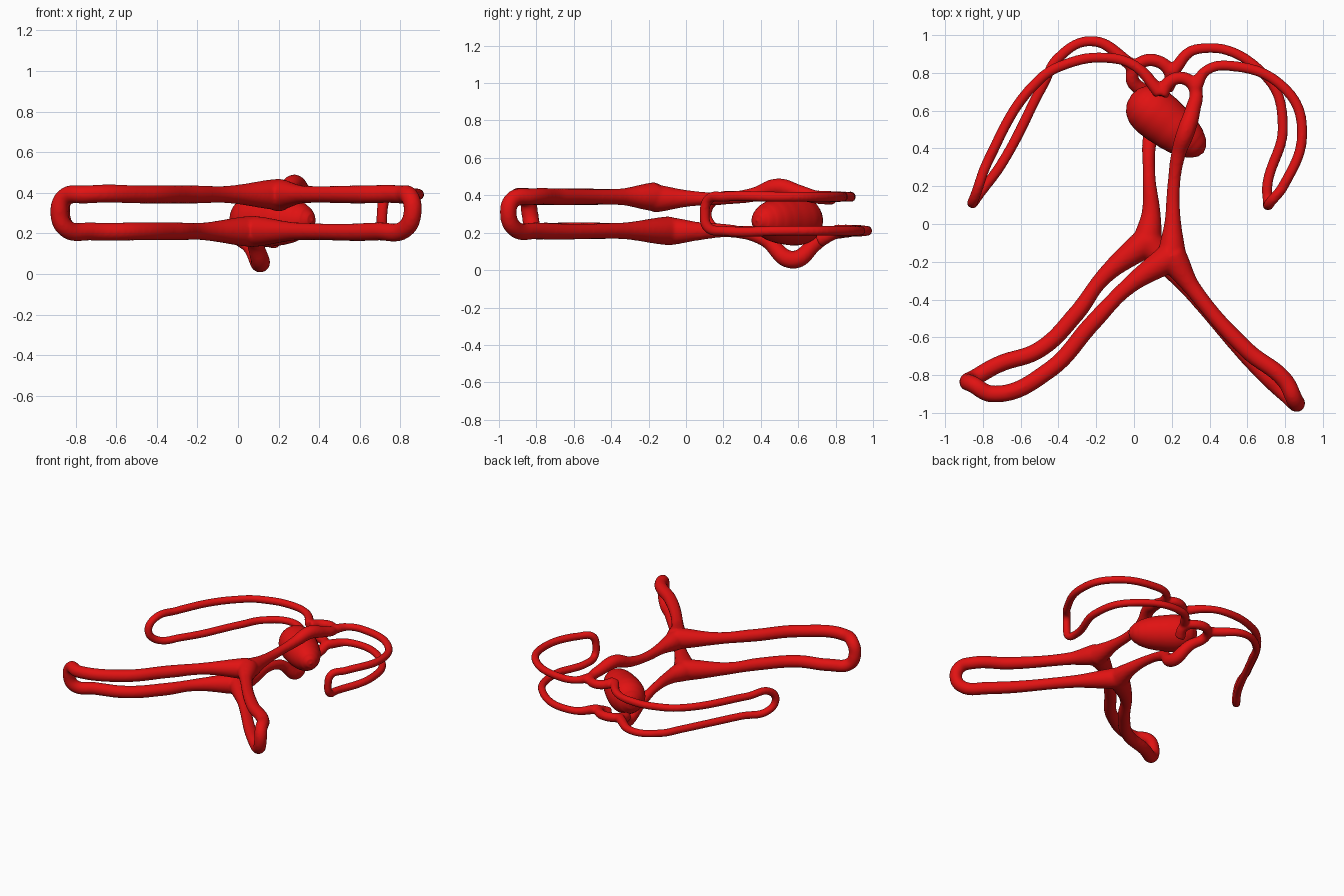
import bpy
import math

if "Cube" in bpy.data.objects:
    bpy.data.objects.remove(bpy.data.objects["Cube"])

red = bpy.data.materials.new("bright_red")
red.diffuse_color = (0.75, 0.006, 0.006, 1)
red.use_nodes = True
red.node_tree.nodes["Principled BSDF"].inputs["Base Color"].default_value = red.diffuse_color
Z_UP, Z_LOW = 0.392, 0.21             # heights of the two stacked figures
HIP_UP, HIP_LOW = (0.2, -0.17), (0.07, -0.09)


def tube(name, points, sides=8):
    """Smooth round tube through (x, y, z, radius) points."""
    cu = bpy.data.curves.new(name, 'CURVE')
    cu.dimensions = '3D'
    cu.bevel_depth = 1
    cu.bevel_resolution = sides
    cu.use_fill_caps = True
    sp = cu.splines.new('BEZIER')
    sp.radius_interpolation = 'CARDINAL'
    sp.bezier_points.add(len(points) - 1)
    for bp, (x, y, z, r) in zip(sp.bezier_points, points):
        bp.co = (x, y, z)
        bp.radius = r
        bp.handle_left_type = bp.handle_right_type = 'AUTO'
    ob = bpy.data.objects.new(name, cu)
    bpy.context.collection.objects.link(ob)
    bpy.context.view_layer.update()
    dg = bpy.context.evaluated_depsgraph_get()
    me = bpy.data.meshes.new_from_object(ob.evaluated_get(dg))
    bpy.data.objects.remove(ob)
    out = bpy.data.objects.new(name, me)
    bpy.context.collection.objects.link(out)
    return out


def bell(y, centre, width):
    return math.exp(-((y - centre) / width) ** 2)


def body(name, path, z, bump, centre, width):
    """Thick at the hip, bulging over or under the head, thin at the shoulders."""
    return tube(name, [(x, y, z + bump * bell(y, centre, width),
                        0.034 + 0.042 * bell(y, path[0][1], 0.15)
                        + 0.014 * bell(y, centre, width)) for x, y in path])


def limb(name, out, turn, back, r, flare):
    """Runs out along the upper figure, turns down and comes back along the lower."""
    def near(p):
        return [p[i] + 0.8 * (turn[i] - p[i]) for i in (0, 1)]
    pts = [(*p, Z_UP, r) for p in out] + [(*near(out[-1]), Z_UP - 0.015, r)]
    pts += [(*turn, (Z_UP + Z_LOW) / 2, r)]
    pts += [(*near(back[0]), Z_LOW + 0.015, r)] + [(*p, Z_LOW, r) for p in back]
    pts[0] = (*pts[0][:3], flare)
    pts[-1] = (*pts[-1][:3], flare)
    return tube(name, pts)


# bodies: hip, past the head, shoulder arch
upper_body = body("upper_body", [
    HIP_UP, (0.205, 0), (0.21, 0.2), (0.235, 0.37), (0.275, 0.49), (0.31, 0.6),
    (0.325, 0.71), (0.27, 0.77), (0.19, 0.755), (0.145, 0.68)], 0.383, 0.06, 0.5, 0.13)
lower_body = body("lower_body", [
    HIP_LOW, (0.09, 0.05), (0.08, 0.25), (0.08, 0.42), (0.11, 0.57), (0.06, 0.69),
    (-0.01, 0.77), (0.03, 0.85), (0.13, 0.86), (0.195, 0.79), (0.17, 0.71)],
    0.208, -0.153, 0.57, 0.135)

# arms
right_arm = limb("right_arm",
    [(0.325, 0.72), (0.38, 0.81), (0.5, 0.838), (0.8, 0.715), (0.89, 0.5), (0.79, 0.2)],
    (0.71, 0.1),
    [(0.705, 0.2), (0.788, 0.52), (0.7, 0.78), (0.33, 0.925), (0.2, 0.8)], 0.028, 0.035)
left_arm = limb("left_arm",
    [(0.14, 0.69), (0, 0.84), (-0.15, 0.88), (-0.35, 0.85), (-0.5, 0.765), (-0.77, 0.34)],
    (-0.855, 0.11),
    [(-0.7, 0.32), (-0.48, 0.74), (-0.4, 0.88), (-0.22, 0.968), (-0.01, 0.84)], 0.028, 0.035)

# legs
left_leg = limb("left_leg",
    [HIP_UP, (-0.03, -0.33), (-0.22, -0.525), (-0.45, -0.775), (-0.75, -0.9)],
    (-0.88, -0.835),
    [(-0.72, -0.745), (-0.5, -0.665), (-0.31, -0.48), (-0.16, -0.28), HIP_LOW], 0.045, 0.078)
right_leg = limb("right_leg",
    [HIP_UP, (0.31, -0.34), (0.6, -0.67), (0.8, -0.83)], (0.86, -0.95),
    [(0.69, -0.795), (0.28, -0.33), HIP_LOW], 0.045, 0.078)

# join and blend the tubes into one continuous skin
parts = [upper_body, lower_body, right_arm, left_arm, left_leg, right_leg]
figures = parts[0]
bpy.ops.object.select_all(action='DESELECT')
for p in parts:
    p.select_set(True)
bpy.context.view_layer.objects.active = figures
bpy.ops.object.join()
figures.name = "linked_figures"
remesh = figures.modifiers.new("blend", 'REMESH')
remesh.mode = 'VOXEL'
remesh.voxel_size = 0.01
remesh.use_smooth_shade = True
soften = figures.modifiers.new("soften", 'SMOOTH')
soften.iterations = 6

# egg-shaped head held between the figures, lying on a slanted axis
profile = []
for i in range(13):
    u = -math.cos(math.pi * i / 12)
    t = 0.022 + 0.245 * u
    r = (0.128 - 0.025 * u) * math.sqrt(max(0, 1 - abs(u) ** 2.8))
    profile.append((0.16 + 0.78 * t, 0.545 - 0.625 * t, 0.265, max(r, 0.003)))
head = tube("head", profile, 14)

for ob in (figures, head):
    ob.data.materials.clear()
    ob.data.materials.append(red)
    for poly in ob.data.polygons:
        poly.material_index = 0
        poly.use_smooth = True
